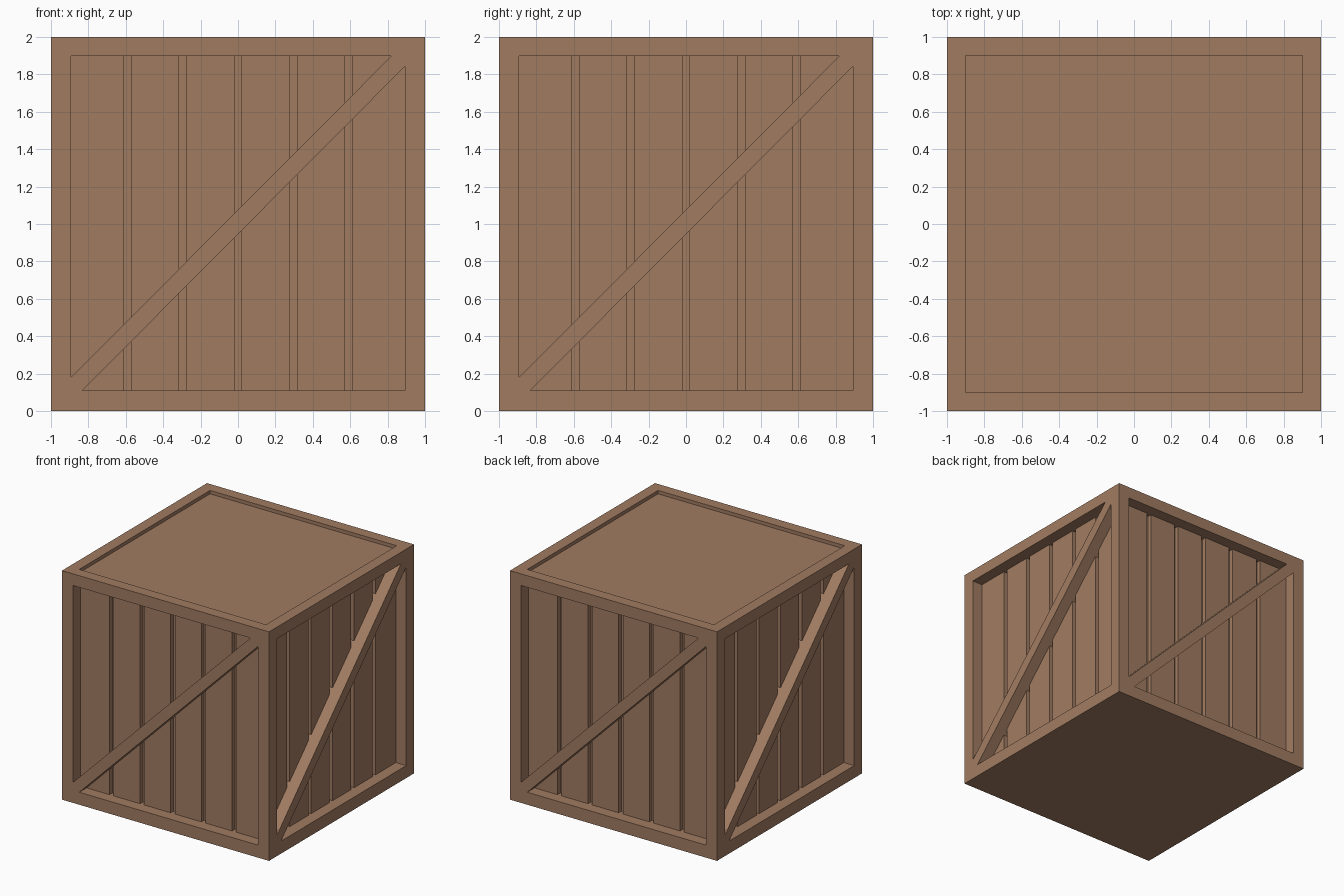
import bpy, bmesh
from math import pi
from mathutils import Matrix

cube = bpy.data.objects.get("Cube")
if cube:
    bpy.data.objects.remove(cube, do_unlink=True)

# One brown wood for everything
WOOD = (0.355, 0.2, 0.121, 1)
wood = bpy.data.materials.new("brown_wood")
wood.use_nodes = True
wood.diffuse_color = WOOD
bsdf = wood.node_tree.nodes["Principled BSDF"]
bsdf.inputs["Base Color"].default_value = WOOD
bsdf.inputs["Roughness"].default_value = 0.9

EDGE, LOW, HIGH = 0.893, 0.109, 1.898    # opening of each side frame
PANEL, FLOOR = 0.9, 0.86                 # plank surface and groove bottom
GROOVE = 0.02                            # half width of a groove


def prism(bm, outline, near, far, turn=0):
    """Extrude an (x, z) outline from y=-near to y=-far, turned about z."""
    front = [bm.verts.new((x, -near, z)) for x, z in outline]
    face = bm.faces.new(front)
    made = bmesh.ops.extrude_face_region(bm, geom=[face])["geom"]
    back = [v for v in made if isinstance(v, bmesh.types.BMVert)]
    bmesh.ops.translate(bm, vec=(0, near - far, 0), verts=back)
    bmesh.ops.rotate(bm, matrix=Matrix.Rotation(turn, 3, 'Z'), verts=front + back)


def rect(x0, x1, z0, z1):
    return [(x0, z0), (x1, z0), (x1, z1), (x0, z1)]


def finish(name, bm):
    bmesh.ops.recalc_face_normals(bm, faces=bm.faces)
    mesh = bpy.data.meshes.new(name)
    bm.to_mesh(mesh)
    bm.free()
    mesh.materials.append(wood)
    obj = bpy.data.objects.new(name, mesh)
    bpy.context.collection.objects.link(obj)
    return obj


# Solid block that becomes the frame, braces and lid
bm = bmesh.new()
prism(bm, rect(-1, 1, 0, 2), 1, -1)
frame = finish("crate_frame", bm)

# Openings above and below each diagonal brace, and the shallow lid recess
above = [(-EDGE, 0.18), (0.82, HIGH), (-EDGE, HIGH)]
below = [(-0.833, LOW), (EDGE, LOW), (EDGE, 1.843)]
bm = bmesh.new()
for side in range(4):
    for outline in (above, below):
        prism(bm, outline, 1.1, FLOOR, side * pi / 2)
prism(bm, rect(-0.902, 0.902, 1.97, 2.1), 0.902, -0.902)
cutter = finish("opening_cutter", bm)
cutter.hide_render = True

cut = frame.modifiers.new("openings", 'BOOLEAN')
cut.operation = 'DIFFERENCE'
cut.solver = 'EXACT'
cut.use_self = True
cut.object = cutter
bpy.context.view_layer.objects.active = frame
bpy.ops.object.modifier_apply(modifier=cut.name)
bpy.data.objects.remove(cutter, do_unlink=True)

# Six upright planks behind each brace, with grooves between them
grooves = [i * 0.296 for i in range(-2, 3)]
starts = [-0.897] + [g + GROOVE for g in grooves]
ends = [g - GROOVE for g in grooves] + [0.897]
for side, label in enumerate(("front", "left", "back", "right")):
    bm = bmesh.new()
    for x0, x1 in zip(starts, ends):
        prism(bm, rect(x0, x1, LOW - 0.01, HIGH + 0.01), PANEL, FLOOR - 0.01, side * pi / 2)
    finish(label + "_planks", bm)
